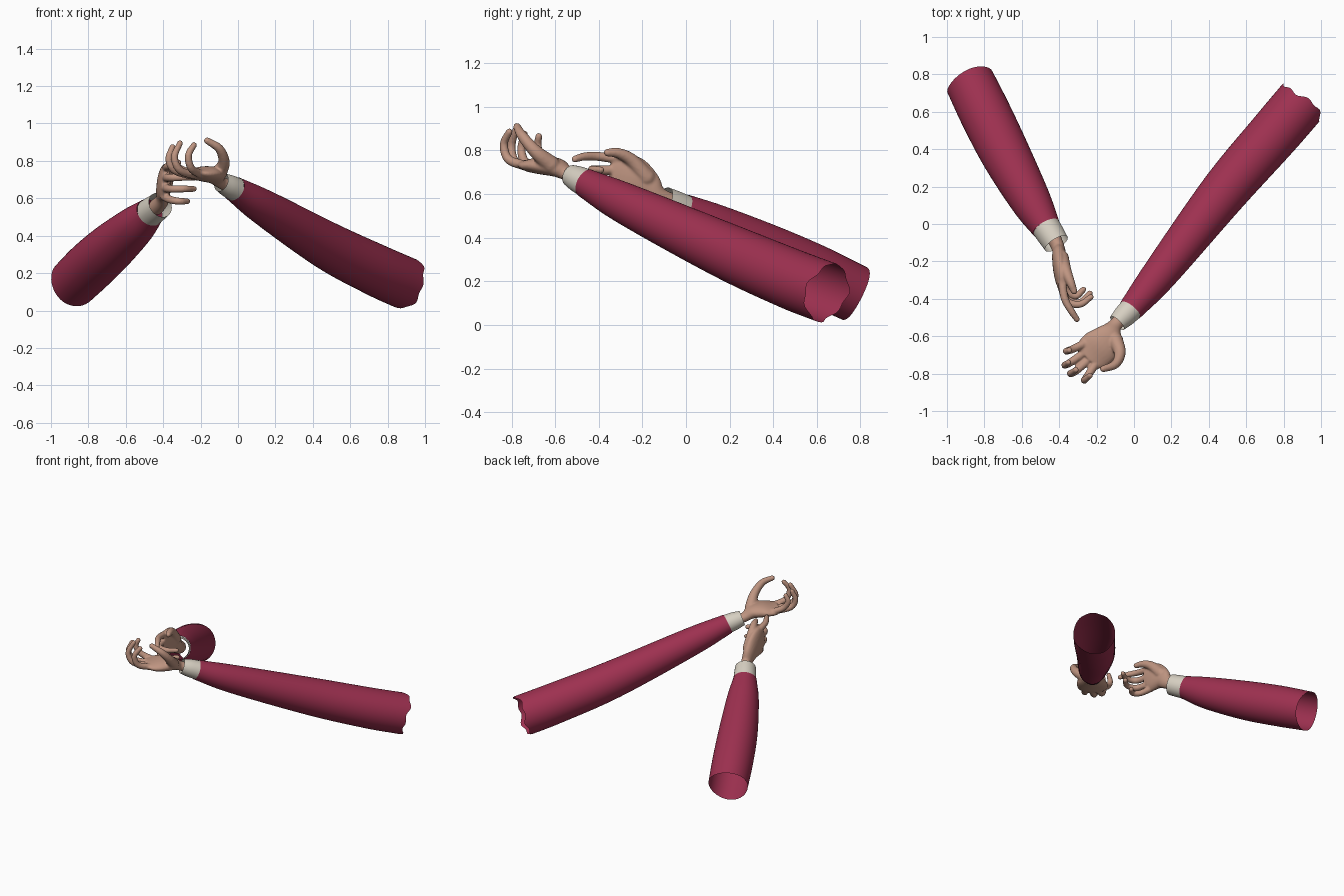
import bpy, bmesh, math
from mathutils import Vector, Matrix

cube = bpy.data.objects.get("Cube")
if cube:
    bpy.data.objects.remove(cube, do_unlink=True)


def material(name, rgb):
    mat = bpy.data.materials.new(name)
    mat.use_nodes = True
    mat.diffuse_color = (*rgb, 1)
    bsdf = mat.node_tree.nodes["Principled BSDF"]
    bsdf.inputs["Base Color"].default_value = (*rgb, 1)
    bsdf.inputs["Roughness"].default_value = 0.8
    return mat


RED = material("crimson cloth", (0.34, 0.03, 0.08))
CREAM = material("cream cuff", (0.68, 0.63, 0.54))
SKIN = material("skin", (0.52, 0.3, 0.22))


def spline(keys, steps):
    """Smooth curve through rows of any length (position, width, height)."""
    rows = [Vector(k) for k in keys]
    rows = [rows[0] * 2 - rows[1]] + rows + [rows[-1] * 2 - rows[-2]]
    out = []
    for a, b, c, d in zip(rows, rows[1:], rows[2:], rows[3:]):
        for i in range(steps):
            t = i / steps
            out.append(b + (c - a) * t / 2 + (a * 2 - b * 5 + c * 4 - d) * t**2 / 2
                       + (b * 3 - a - c * 3 + d) * t**3 / 2)
    return out + [rows[-2]]


def sweep(bm, keys, side, sides=16, steps=5, closed=True, ragged=None):
    """Elliptical tube along keys of (x, y, z, half width, half height)."""
    rows = spline(keys, steps)
    pts = [Vector(r[:3]) for r in rows]
    rings = []
    for i, row in enumerate(rows):
        tangent = (pts[min(i + 1, len(pts) - 1)] - pts[max(i - 1, 0)]).normalized()
        across = (side - tangent * side.dot(tangent)).normalized()
        up = tangent.cross(across)
        ring = []
        for k in range(sides):
            ang = math.tau * k / sides
            co = pts[i] + across * row[3] * math.cos(ang) + up * row[4] * math.sin(ang)
            if ragged and i == len(rows) - 1:
                co += tangent * ragged(ang)
            ring.append(bm.verts.new(co))
        rings.append(ring)
    for low, high in zip(rings, rings[1:]):
        for k in range(sides):
            n = (k + 1) % sides
            bm.faces.new((low[k], low[n], high[n], high[k]))
    if closed:
        bm.faces.new(rings[0][::-1])
        bm.faces.new(rings[-1])


def finish(name, bm, mat):
    bmesh.ops.recalc_face_normals(bm, faces=bm.faces)
    for f in bm.faces:
        f.smooth = True
    mesh = bpy.data.meshes.new(name)
    bm.to_mesh(mesh)
    bm.free()
    mesh.materials.append(mat)
    obj = bpy.data.objects.new(name, mesh)
    bpy.context.collection.objects.link(obj)
    return obj


def tube(name, keys, mat, ragged=None):
    bm = bmesh.new()
    round_keys = [(*k, k[3]) for k in keys]
    sweep(bm, round_keys, Vector((0, 0, 1)), 48, 8, False, ragged)
    return finish(name, bm, mat)


def hand(name, palm, side, fingers, thumb):
    bm = bmesh.new()
    sweep(bm, palm, Vector(side), 24)
    digits = [(f, (0.023, 0.021, 0.019, 0.016)) for f in fingers]
    digits.append((thumb, (0.042, 0.031, 0.024, 0.018)))
    for path, radii in digits:
        p = [Vector(v) for v in path]
        curl = (p[1] - p[0]).cross(p[-1] - p[1])
        sweep(bm, [(*v, r, r) for v, r in zip(path, radii)], curl.normalized())
        # rounded ends
        for v, r in ((p[0], radii[0]), (p[-1], radii[-1])):
            bmesh.ops.create_uvsphere(bm, u_segments=12, v_segments=8, radius=r,
                                      matrix=Matrix.Translation(v))
    obj = finish(name, bm, SKIN)
    # fuse the parts into one soft skin
    remesh = obj.modifiers.new("fuse", 'REMESH')
    remesh.mode = 'VOXEL'
    remesh.voxel_size = 0.006
    remesh.use_smooth_shade = True
    smooth = obj.modifiers.new("soften", 'SMOOTH')
    smooth.factor = 0.5
    smooth.iterations = 5
    return obj


def torn(ang):
    return 0.012 * math.sin(3 * ang) + 0.008 * math.sin(8 * ang + 1)


def wavy(ang):
    return 0.008 * math.sin(2 * ang + 1)


# Sleeves: open tubes widening away from the wrist
tube("left_sleeve", [(-.02, -.46, .65, .067), (.14, -.265, .55, .095),
                     (.48, .17, .345, .127), (.74, .47, .215, .138),
                     (.89, .645, .148, .14)], RED, torn)
tube("right_sleeve", [(-.47, -.02, .525, .079), (-.55, .12, .45, .108),
                      (-.68, .36, .335, .131), (-.79, .58, .235, .137),
                      (-.88, .765, .148, .133)], RED, wavy)

# Shirt cuffs
tube("left_cuff", [(-.09, -.53, .685, .05), (-.055, -.495, .668, .06),
                   (-.015, -.455, .648, .065)], CREAM)
tube("right_cuff", [(-.415, -.105, .565, .07), (-.44, -.065, .546, .074),
                    (-.472, -.015, .522, .077)], CREAM)

# Left hand: palm up, fingers curling upward
hand("left_hand",
     [(-.04, -.48, .66, .045, .036), (-.1, -.54, .69, .037, .032),
      (-.13, -.59, .72, .072, .042), (-.17, -.645, .73, .1, .042),
      (-.22, -.69, .73, .1, .032), (-.25, -.72, .735, .08, .022)],
     (.77, -.64, 0),
     [[(-.2, -.74, .73), (-.25, -.815, .76), (-.265, -.835, .83), (-.235, -.81, .885)],
      [(-.235, -.72, .725), (-.31, -.785, .75), (-.34, -.8, .82), (-.31, -.78, .895)],
      [(-.26, -.685, .725), (-.34, -.74, .75), (-.37, -.755, .81), (-.35, -.74, .875)],
      [(-.265, -.64, .735), (-.33, -.67, .77), (-.362, -.68, .82), (-.345, -.675, .865)]],
     [(-.1, -.62, .735), (-.075, -.69, .795), (-.1, -.75, .865), (-.165, -.775, .908)])

# Right hand: thumb up, index reaching forward, others curling inward
hand("right_hand",
     [(-.44, -.05, .55, .045, .042), (-.405, -.13, .59, .046, .035),
      (-.4, -.18, .64, .072, .038), (-.395, -.24, .675, .097, .038),
      (-.39, -.3, .69, .097, .031), (-.385, -.34, .69, .077, .022)],
     (0, .35, .93),
     [[(-.385, -.31, .76), (-.37, -.4, .772), (-.335, -.465, .772), (-.305, -.51, .76)],
      [(-.39, -.32, .71), (-.36, -.41, .71), (-.29, -.43, .712), (-.23, -.39, .71)],
      [(-.395, -.31, .655), (-.36, -.4, .65), (-.29, -.42, .65), (-.235, -.37, .65)],
      [(-.395, -.29, .61), (-.36, -.36, .592), (-.31, -.385, .584), (-.27, -.35, .584)]],
     [(-.39, -.18, .675), (-.365, -.25, .755), (-.34, -.31, .787), (-.32, -.36, .79)])
